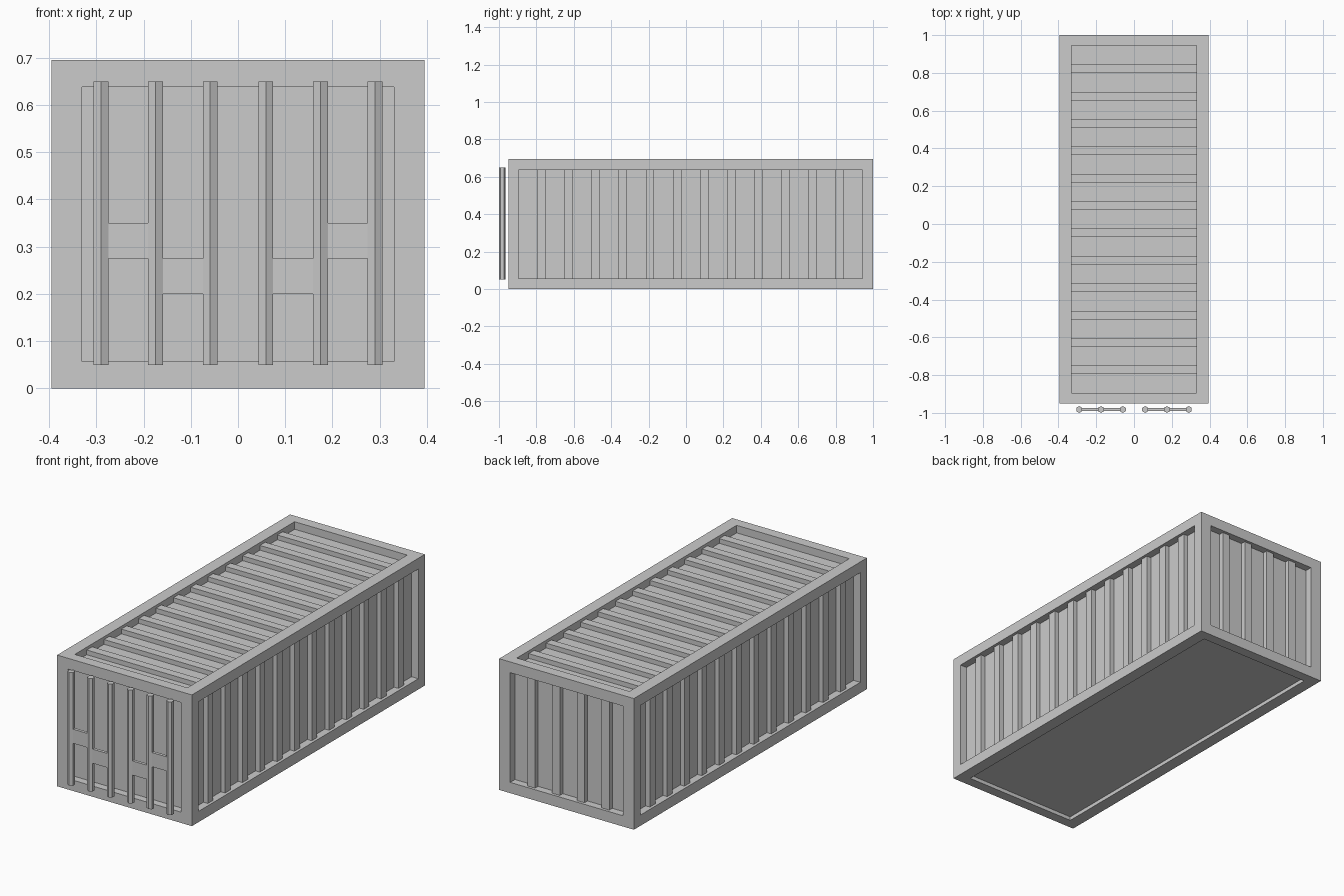
import bpy, bmesh
from mathutils import Matrix, Vector

if "Cube" in bpy.data.objects:
    bpy.data.objects.remove(bpy.data.objects["Cube"])

steel = bpy.data.materials.new("grey steel")
steel.use_nodes = True
colour = (0.6, 0.6, 0.6, 1)
steel.diffuse_color = colour
steel.node_tree.nodes["Principled BSDF"].inputs["Base Color"].default_value = colour

HALF = Vector((0.395, 0.975, 0.3475))      # container half size
CENTRE = Vector((0, 0.025, 0.3475))
MARGIN = Vector((0.065, 0.055, 0.057))     # frame width along each axis
RECESS, RIB, RIB_W, PITCH = 0.04, 0.025, 0.045, 0.145


def finish(name, bm):
    mesh = bpy.data.meshes.new(name)
    bm.to_mesh(mesh)
    bm.free()
    mesh.materials.append(steel)
    obj = bpy.data.objects.new(name, mesh)
    bpy.context.collection.objects.link(obj)
    return obj


def add_box(bm, centre, size):
    bmesh.ops.create_cube(bm, size=1, matrix=Matrix.Translation(centre) @ Matrix.Diagonal((*size, 1)))


# Container shell: a box with a sunken panel in every face
bm = bmesh.new()
add_box(bm, CENTRE, HALF * 2)
bm.normal_update()
panels = list(bm.faces)
bmesh.ops.inset_individual(bm, faces=panels, thickness=0.03)
for face in panels:
    normal = face.normal.copy()
    for v in face.verts:
        for i in range(3):
            if abs(normal[i]) < 0.5:
                side = 1 if v.co[i] > CENTRE[i] else -1
                v.co[i] = CENTRE[i] + side * (HALF[i] - MARGIN[i])
for face in panels:
    normal = face.normal.copy()
    bmesh.ops.inset_individual(bm, faces=[face], thickness=0)
    depth = 0.02 if normal.z < -0.5 else RECESS
    bmesh.ops.translate(bm, verts=face.verts, vec=-normal * depth)
finish("container_shell", bm)


# Raised ribs across the roof, both sides and the back
def ribs(name, out_axis, side, run_axis, count):
    bm = bmesh.new()
    long_axis = 3 - out_axis - run_axis
    for n in range(count):
        centre, size = CENTRE.copy(), Vector((0, 0, 0))
        centre[out_axis] += side * (HALF[out_axis] - RECESS + RIB / 2)
        centre[run_axis] += (n - (count - 1) / 2) * PITCH
        size[out_axis] = RIB
        size[run_axis] = RIB_W
        size[long_axis] = 2 * (HALF[long_axis] - MARGIN[long_axis])
        add_box(bm, centre, size)
    finish(name, bm)


ribs("roof_ribs", 2, 1, 1, 12)
ribs("left_ribs", 0, 1, 1, 12)
ribs("right_ribs", 0, -1, 1, 12)
ribs("back_ribs", 1, 1, 0, 4)

# Door lock rods (six-sided) with handle plates between them
for label, side in (("left", 1), ("right", -1)):
    for n in range(3):
        bm = bmesh.new()
        place = Matrix.Translation((side * (0.059 + n * 0.1155), -0.982, 0.35))
        bmesh.ops.create_cone(bm, cap_ends=True, segments=6, radius1=0.018, radius2=0.018,
                              depth=0.6, matrix=place)
        finish(f"{label}_lock_rod_{n + 1}", bm)
    for part, x, z in (("inner", 0.117, 0.2375), ("outer", 0.232, 0.3125)):
        bm = bmesh.new()
        add_box(bm, (side * x, -0.982, z), (0.09, 0.016, 0.075))
        finish(f"{label}_{part}_handle", bm)
